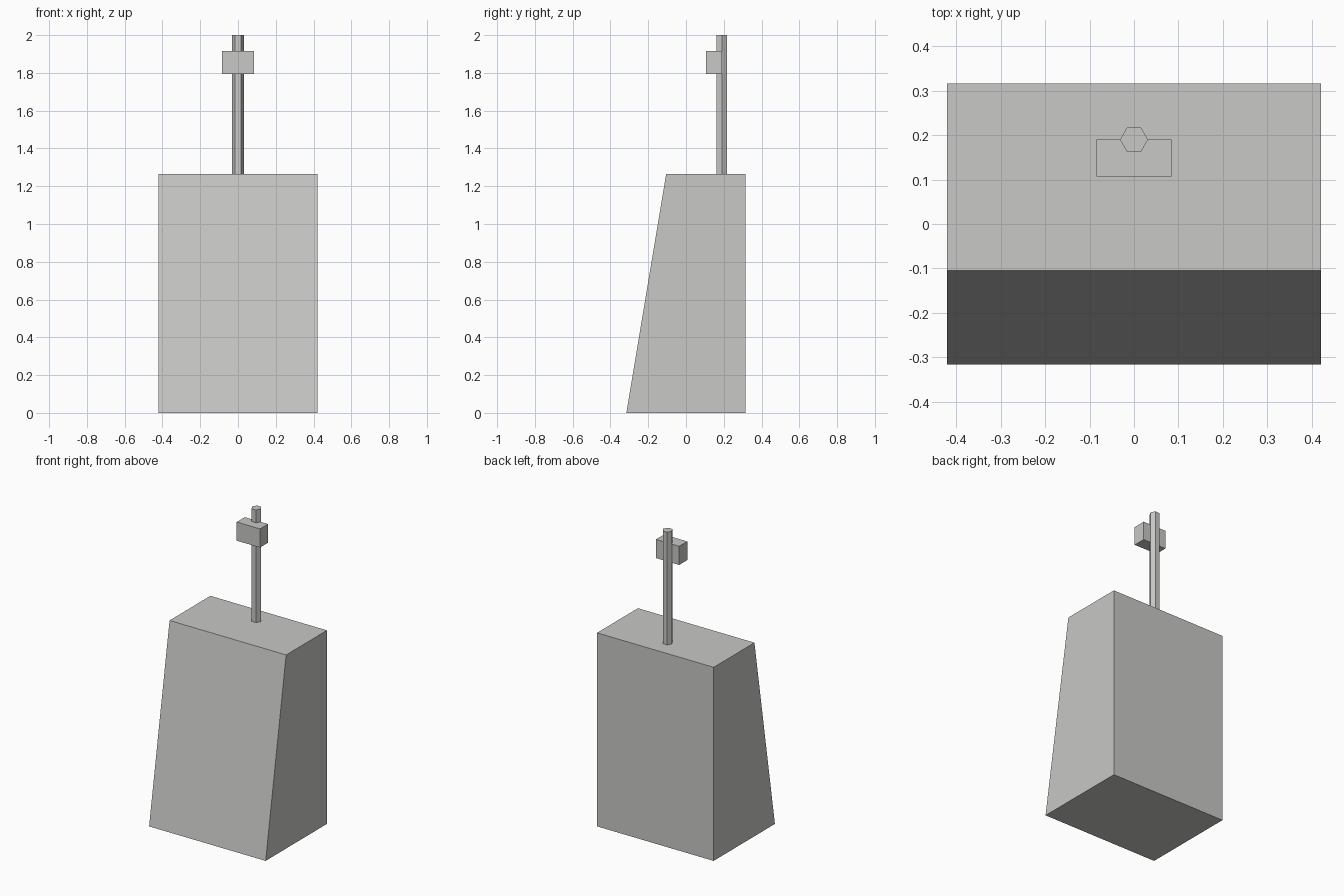
import bpy, bmesh, math

if "Cube" in bpy.data.objects:
    bpy.data.objects.remove(bpy.data.objects["Cube"])

grey = bpy.data.materials.new("light_grey")
grey.diffuse_color = (0.58, 0.58, 0.565, 1)
grey.use_nodes = True
grey.node_tree.nodes["Principled BSDF"].inputs["Base Color"].default_value = grey.diffuse_color


def prism(name, profile, place, start, end):
    """Extrude a closed 2D profile; place(u, v, t) maps it into space."""
    bm = bmesh.new()
    ends = [[bm.verts.new(place(u, v, t)) for u, v in profile] for t in (start, end)]
    for ring in ends:
        bm.faces.new(ring)
    n = len(profile)
    for i in range(n):
        j = (i + 1) % n
        bm.faces.new((ends[0][i], ends[0][j], ends[1][j], ends[1][i]))
    bmesh.ops.recalc_face_normals(bm, faces=bm.faces)
    mesh = bpy.data.meshes.new(name)
    bm.to_mesh(mesh)
    bm.free()
    mesh.materials.append(grey)
    obj = bpy.data.objects.new(name, mesh)
    bpy.context.collection.objects.link(obj)
    return obj


TOP = 1.264      # height of the body
POLE_Y = 0.19    # pole axis
POLE_R = 0.0315

# Body: side profile with a sloping front
side = [(-0.316, 0), (0.316, 0), (0.316, TOP), (-0.105, TOP)]
prism("body", side, lambda y, z, x: (x, y, z), -0.421, 0.421)

# Hexagonal pole with corners pointing left and right
hexagon = [(POLE_R * math.cos(i * math.pi / 3),
            POLE_Y + POLE_R * math.sin(i * math.pi / 3)) for i in range(6)]
prism("pole", hexagon, lambda x, y, z: (x, y, z), TOP, 2.0)

# Box mounted on the front of the pole
plan = [(-0.084, 0.107), (0.084, 0.107), (0.084, POLE_Y), (-0.084, POLE_Y)]
prism("pole_box", plan, lambda x, y, z: (x, y, z), 1.794, 1.916)
